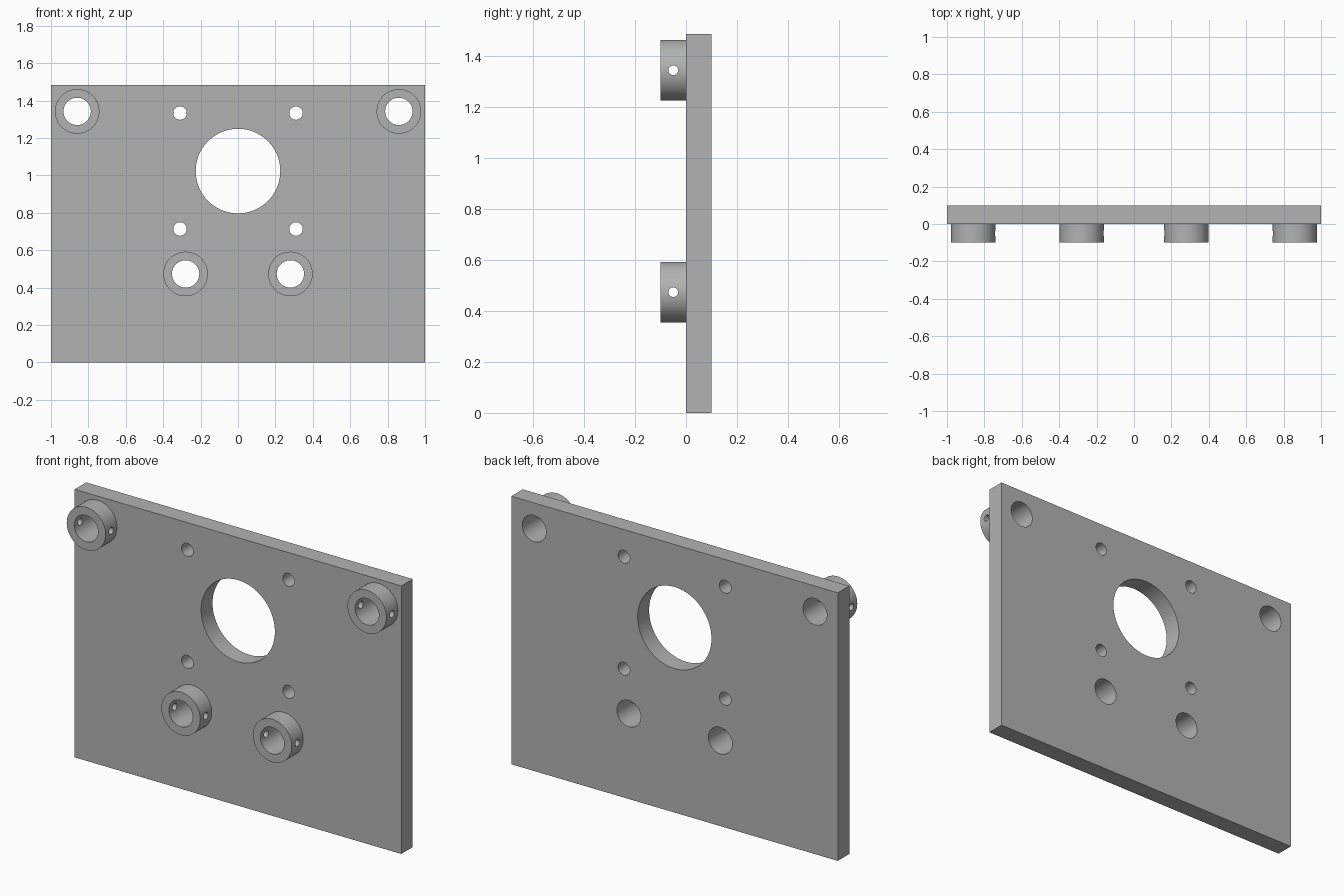
import bpy
import math

old = bpy.data.objects.get("Cube")
if old:
    bpy.data.objects.remove(old, do_unlink=True)

WIDTH, HEIGHT, THICK = 2.0, 1.484, 0.1
BOSS_R, BORE_R, PIN_R = 0.119, 0.073, 0.019

grey = bpy.data.materials.new("plain_grey")
grey.use_nodes = True
grey.diffuse_color = (0.45, 0.45, 0.45, 1)
grey.node_tree.nodes["Principled BSDF"].inputs["Base Color"].default_value = grey.diffuse_color


def cylinder(name, radius, depth, location, axis="Y", sides=64):
    """Cylinder lying along the given axis."""
    turn = (math.pi / 2, 0, 0) if axis == "Y" else (0, math.pi / 2, 0)
    bpy.ops.mesh.primitive_cylinder_add(vertices=sides, radius=radius, depth=depth,
                                        location=location, rotation=turn)
    obj = bpy.context.object
    obj.name = name
    return obj


def drill(part, cutters):
    """Cut every cutter out of the part, then discard the cutters."""
    for cutter in cutters:
        cutter.hide_render = True
        mod = part.modifiers.new("hole", "BOOLEAN")
        mod.operation = "DIFFERENCE"
        mod.solver = "EXACT"
        mod.object = cutter
        bpy.ops.object.select_all(action="DESELECT")
        part.select_set(True)
        bpy.context.view_layer.objects.active = part
        bpy.ops.object.modifier_apply(modifier=mod.name)
        bpy.data.objects.remove(cutter, do_unlink=True)


def finish(part):
    part.data.materials.clear()
    part.data.materials.append(grey)
    bpy.ops.object.select_all(action="DESELECT")
    part.select_set(True)
    bpy.context.view_layer.objects.active = part
    bpy.ops.object.shade_smooth_by_angle(angle=math.radians(30))


# Boss positions (x, z), mirrored left and right
bosses = {}
for side, sign in (("left", 1), ("right", -1)):
    bosses["upper_boss_" + side] = (sign * 0.86, 1.342)
    bosses["lower_boss_" + side] = (sign * 0.28, 0.473)

# Mounting plate
bpy.ops.mesh.primitive_cube_add(size=1, location=(0, THICK / 2, HEIGHT / 2))
plate = bpy.context.object
plate.name = "mounting_plate"
plate.scale = (WIDTH, THICK, HEIGHT)
bpy.ops.object.transform_apply(location=False, rotation=False, scale=True)

# Centre opening, four screw holes around it, and the boss bores
holes = [cylinder("centre_cutter", 0.226, 1, (0, 0, 1.023), sides=96)]
for x in (-0.31, 0.31):
    for z in (0.713, 1.333):
        holes.append(cylinder("screw_cutter", 0.036, 1, (x, 0, z), sides=32))
for x, z in bosses.values():
    holes.append(cylinder("bore_cutter", BORE_R, 1, (x, 0, z)))
drill(plate, holes)
finish(plate)

# Bosses on the front, bored through and cross-drilled sideways
for name, (x, z) in bosses.items():
    boss = cylinder(name, BOSS_R, THICK, (x, -THICK / 2, z))
    drill(boss, [cylinder("bore_cutter", BORE_R, 1, (x, 0, z)),
                 cylinder("pin_cutter", PIN_R, 0.4, (x, -THICK / 2, z), "X", 32)])
    finish(boss)
